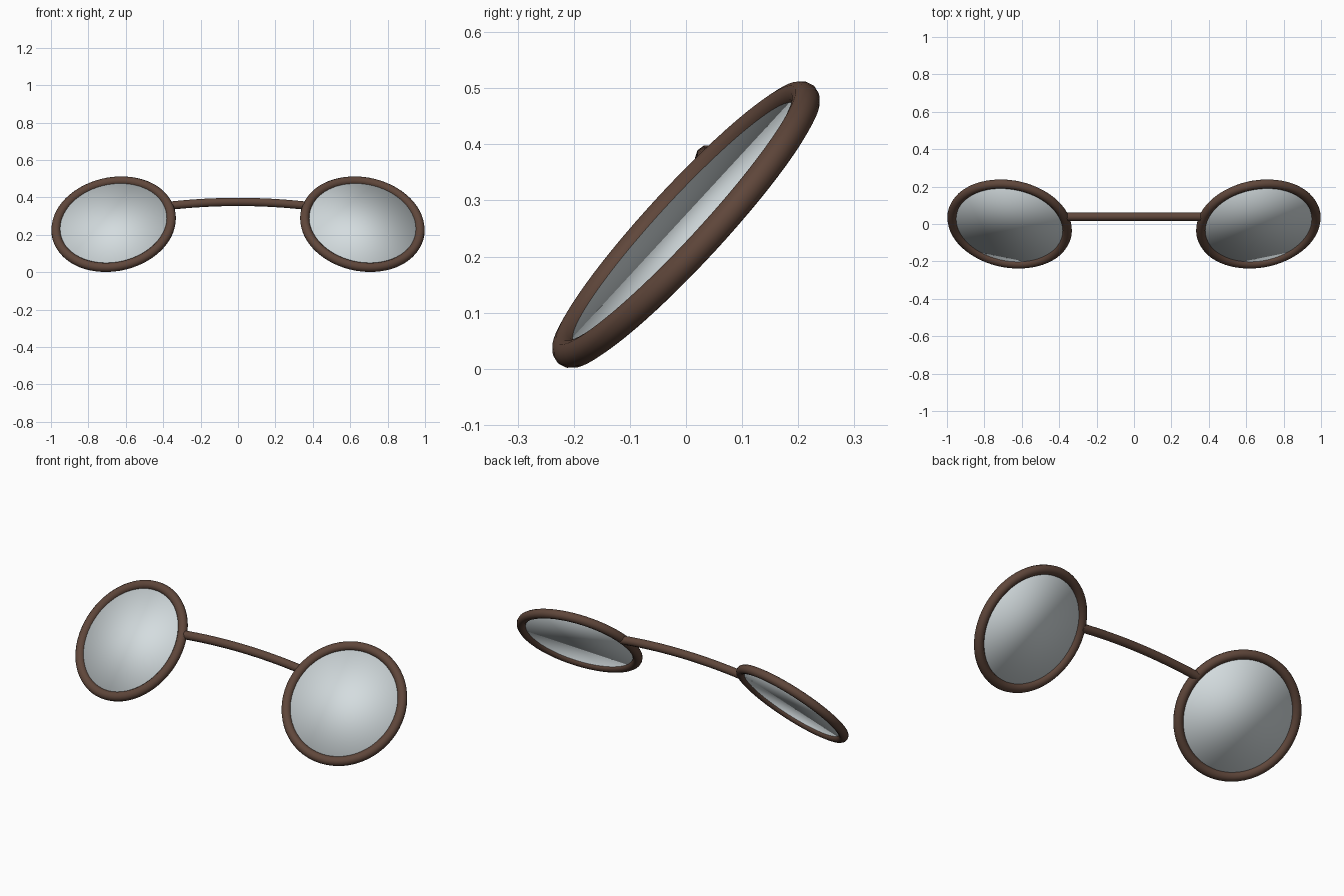
import bpy, math
from mathutils import Vector, Matrix

if "Cube" in bpy.data.objects:
    bpy.data.objects.remove(bpy.data.objects["Cube"])

def mat(name, c):
    m = bpy.data.materials.new(name)
    m.diffuse_color = (*c, 1)
    m.use_nodes = True
    m.node_tree.nodes["Principled BSDF"].inputs["Base Color"].default_value = m.diffuse_color
    return m

brown = mat("brown frame", (0.115, 0.062, 0.043))
glass = mat("pale glass", (0.66, 0.72, 0.74))

R, r = 0.3115, 0.025          # rim radius and tube radius
CX, CZ = 0.665, 0.257         # rim centre

def finish(name, material):
    ob = bpy.context.object
    ob.name = name
    ob.data.materials.append(material)
    bpy.ops.object.shade_smooth()
    return ob

for side, label in ((-1, "left"), (1, "right")):
    # tilted frame: faces forward, up and slightly outward
    n = Vector((side * 0.145, -0.724, 0.668)).normalized()
    u = (Vector((1, 0, 0)) - n * n.x).normalized()
    v = n.cross(u)
    M = Matrix((u, v, n)).transposed().to_4x4()
    M.translation = (side * CX, 0, CZ)
    # round rim
    bpy.ops.mesh.primitive_torus_add(major_segments=64, minor_segments=12,
                                     major_radius=R, minor_radius=r)
    finish(label + "_rim", brown).matrix_world = M
    # thin lens
    bpy.ops.mesh.primitive_cylinder_add(vertices=64, radius=R - 0.012, depth=0.012)
    finish(label + "_lens", glass).matrix_world = M

# arched bridge
cu = bpy.data.curves.new("bridge", 'CURVE')
cu.dimensions = '3D'
cu.bevel_depth = 0.023
cu.bevel_resolution = 3
cu.use_fill_caps = True
sp = cu.splines.new('POLY')
N = 16
sp.points.add(N)
for i, p in enumerate(sp.points):
    t = 2 * i / N - 1
    p.co = (0.372 * t, 0.039, 0.376 - 0.021 * t * t, 1)
ob = bpy.data.objects.new("bridge", cu)
bpy.context.collection.objects.link(ob)
bpy.context.view_layer.objects.active = ob
ob.select_set(True)
bpy.ops.object.convert(target='MESH')
finish("bridge", brown)
